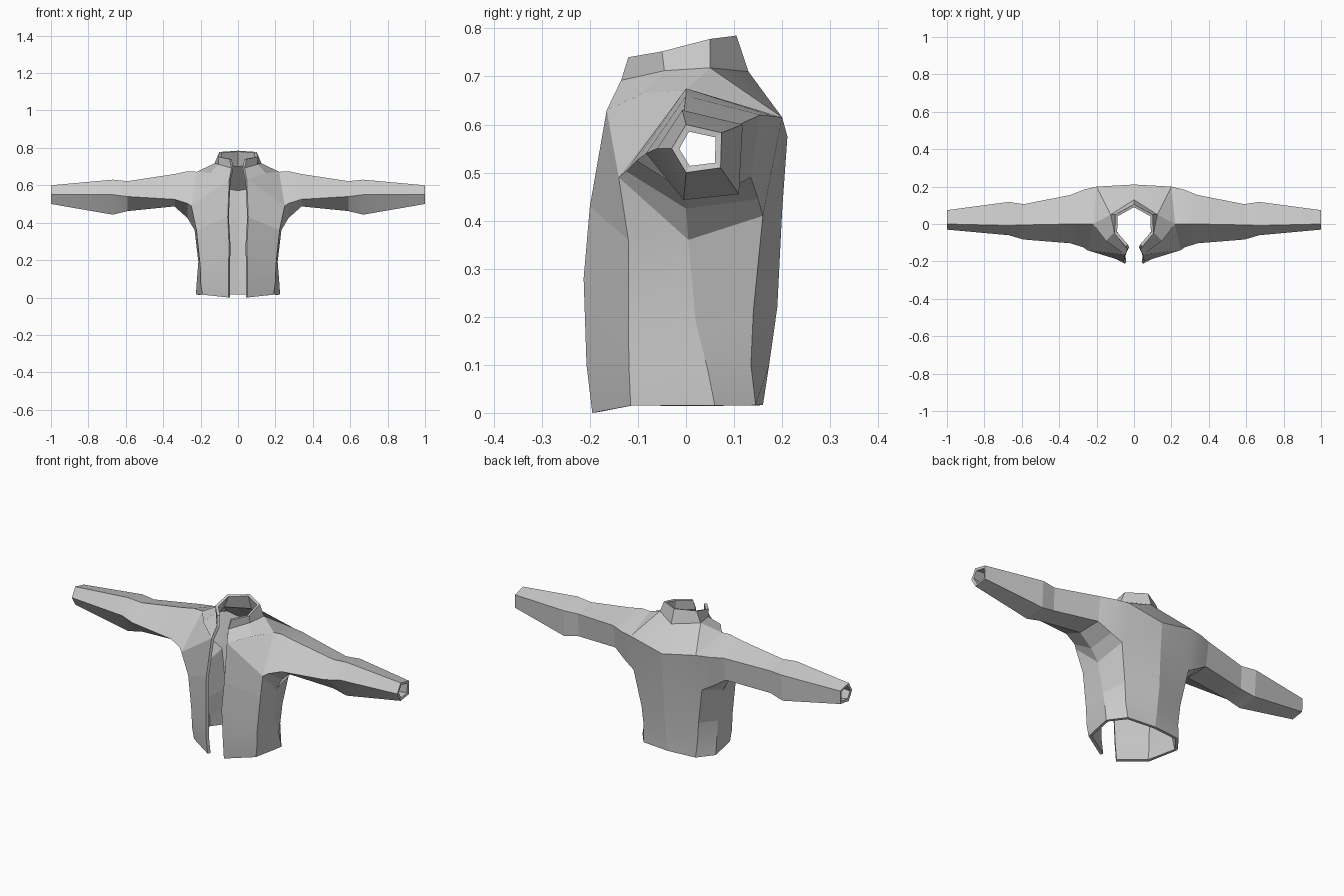
import bpy, bmesh

if "Cube" in bpy.data.objects:
    bpy.data.objects.remove(bpy.data.objects["Cube"])

grey = bpy.data.materials.new("jacket grey")
grey.diffuse_color = (0.6, 0.6, 0.6, 1)
grey.use_nodes = True
grey.node_tree.nodes["Principled BSDF"].inputs["Base Color"].default_value = grey.diffuse_color

bm = bmesh.new()


def row(points):
    return [bm.verts.new(p) for p in points]


def face(*verts):
    return bm.faces.new(verts)


def strip(lower, upper, closed=False):
    """Quads between two rows of equal length."""
    n = len(lower)
    for i in range(n if closed else n - 1):
        j = (i + 1) % n
        face(lower[i], lower[j], upper[j], upper[i])


# Torso rows: opening edge, front corner, side, back corner, back centre
hem = row([(.05, -.195, 0), (.19, -.115, .015), (.225, .06, .015),
           (.16, .145, .016), (0, .16, .016)])
low = row([(.052, -.207, .10), (.2, -.118, .08), (.22, .045, .09),
           (.165, .135, .10), (0, .173, .10)])
waist = row([(.048, -.213, .28), (.202, -.12, .17), (.212, .02, .19),
             (.175, .14, .21), (0, .19, .22)])
chest = row([(.055, -.2, .43), (.222, -.12, .36), (.232, .005, .36),
             (.21, .16, .41), (0, .2, .42)])
strip(hem, low)
strip(low, waist)
strip(waist, chest)

# Chest, shoulder and upper back points around the armhole
front_edge, arm_front, front_yoke, shoulder, back_yoke, back_mid = row([
    (.047, -.165, .63), (.25, -.14, .49), (.15, -.09, .665),
    (.22, 0, .672), (.2, .2, .615), (0, .211, .575)])

# Neckline and collar: opening edge, front side, back side, back centre
neck = row([(.035, -.135, .692), (.105, -.045, .712), (.125, .05, .718), (0, .13, .71)])
collar = row([(.045, -.12, .74), (.105, -.05, .752), (.1, .05, .778), (0, .105, .785)])

f, a, s, b, c = chest
face(f, a, arm_front, front_edge)
face(a, s, arm_front)
face(b, c, back_mid, back_yoke)
face(front_edge, arm_front, shoulder, front_yoke)
face(front_edge, front_yoke, neck[1], neck[0])
face(front_yoke, shoulder, neck[2], neck[1])
face(shoulder, back_yoke, neck[2])
face(back_yoke, back_mid, neck[3], neck[2])
strip(neck, collar)

# Five-sided sleeve: x, then (y, z) for front, lower front, lower back, upper back, top
sleeve = [
    (.27, [(-.125, .503), (0, .425), (.15, .445), (.183, .617), (0, .675)]),
    (.34, [(-.103, .525), (0, .487), (.135, .49), (.155, .62), (0, .66)]),
    (.59, [(-.083, .54), (-.005, .462), (.1, .472), (.106, .598), (-.005, .622)]),
    (.67, [(-.06, .55), (-.005, .443), (.11, .455), (.118, .6), (-.008, .63)]),
    (1.0, [(-.03, .55), (0, .5), (.072, .51), (.074, .583), (0, .6)]),
]
ring = [arm_front, s, b, back_yoke, shoulder]
for x, section in sleeve:
    nxt = row([(x, y, z) for y, z in section])
    strip(ring, nxt, closed=True)
    ring = nxt

# Outward normals, tested on the upper sleeve and front
bmesh.ops.recalc_face_normals(bm, faces=bm.faces)
bm.faces.ensure_lookup_table()
bm.normal_update()
if bm.faces[0].normal.y > 0:
    bmesh.ops.reverse_faces(bm, faces=bm.faces)

mesh = bpy.data.meshes.new("jacket")
bm.to_mesh(mesh)
bm.free()
mesh.materials.append(grey)
jacket = bpy.data.objects.new("jacket", mesh)
bpy.context.collection.objects.link(jacket)

# Other half, then cloth thickness
mirror = jacket.modifiers.new("mirror", 'MIRROR')
mirror.use_clip = True
cloth = jacket.modifiers.new("cloth", 'SOLIDIFY')
cloth.thickness = 0.016
cloth.offset = -1

bpy.context.view_layer.objects.active = jacket
jacket.select_set(True)
bpy.ops.object.modifier_apply(modifier="mirror")
bpy.ops.object.modifier_apply(modifier="cloth")
bpy.ops.object.shade_smooth_by_angle(angle=0.2)
